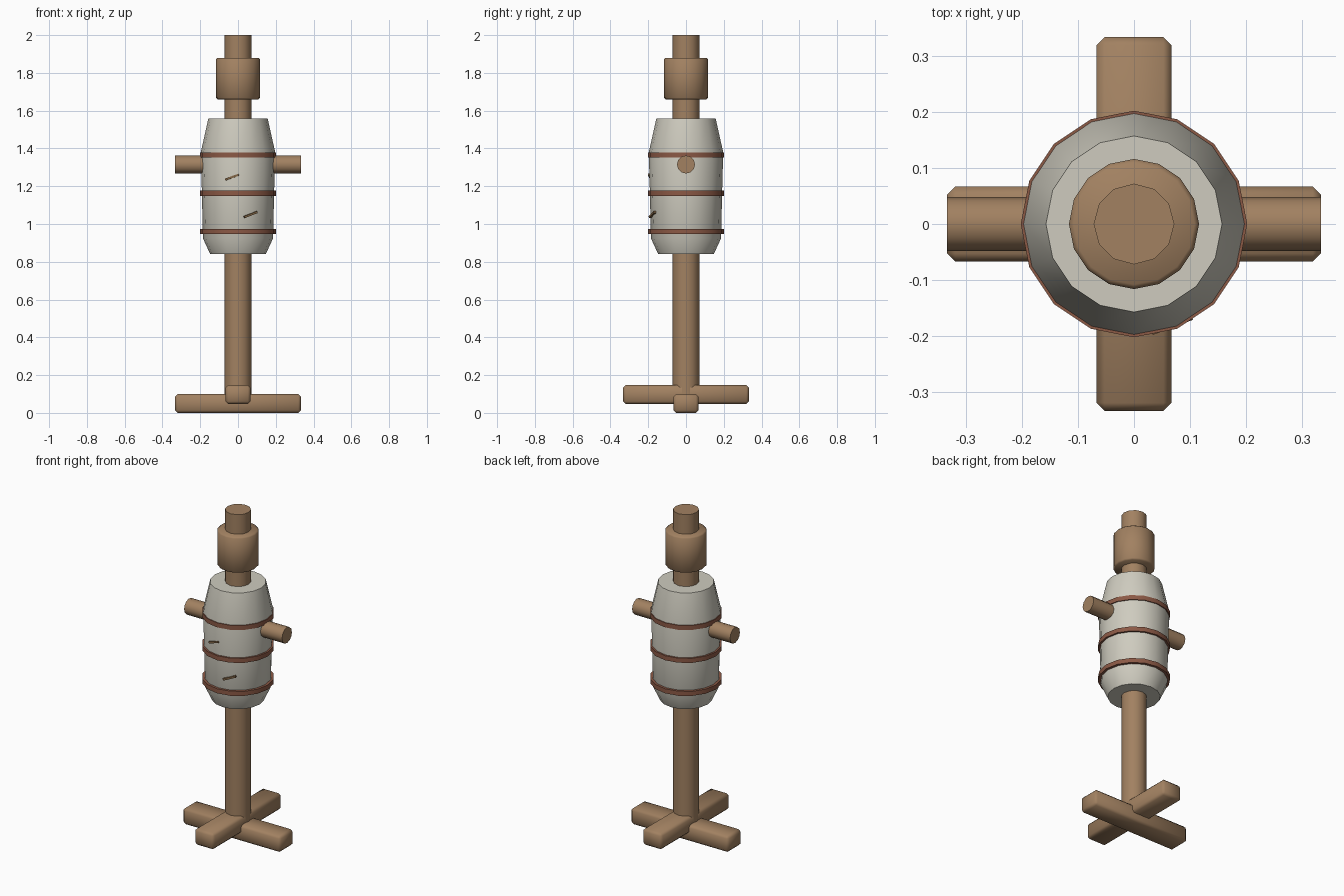
import bpy
import math
from mathutils import Vector

if "Cube" in bpy.data.objects:
    bpy.data.objects.remove(bpy.data.objects["Cube"], do_unlink=True)


def make_material(name, rgb):
    mat = bpy.data.materials.new(name)
    mat.use_nodes = True
    mat.diffuse_color = (*rgb, 1)
    mat.node_tree.nodes["Principled BSDF"].inputs["Base Color"].default_value = (*rgb, 1)
    return mat


WOOD = make_material("wood", (0.36, 0.22, 0.12))
CLOTH = make_material("cloth", (0.62, 0.60, 0.52))
ROPE = make_material("red brown binding", (0.26, 0.10, 0.06))
STRAW = make_material("straw", (0.22, 0.13, 0.06))


def finish(obj, name, mat, bevel=0):
    obj.name = name
    obj.data.materials.append(mat)
    if bevel:
        mod = obj.modifiers.new("soft edges", "BEVEL")
        mod.width = bevel
        mod.segments = 1
        mod.limit_method = "ANGLE"
        mod.angle_limit = math.radians(50)
        bpy.ops.object.modifier_apply(modifier=mod.name)
    bpy.ops.object.shade_smooth_by_angle(angle=math.radians(50))
    return obj


def box(name, size, centre, mat, bevel=0):
    bpy.ops.mesh.primitive_cube_add(size=1, location=centre)
    obj = bpy.context.object
    obj.scale = size
    bpy.ops.object.transform_apply(location=False, rotation=False, scale=True)
    return finish(obj, name, mat, bevel)


def cylinder(name, radius, start, end, sides, mat, bevel=0):
    start, end = Vector(start), Vector(end)
    axis = end - start
    bpy.ops.mesh.primitive_cylinder_add(
        vertices=sides, radius=radius, depth=axis.length, location=(start + end) / 2,
        rotation=axis.to_track_quat("Z", "Y").to_euler())
    return finish(bpy.context.object, name, mat, bevel)


def lathe(name, profile, sides, mat):
    verts = [(r * math.cos(math.tau * i / sides), r * math.sin(math.tau * i / sides), z)
             for r, z in profile for i in range(sides)]
    faces = [(k * sides + i, k * sides + (i + 1) % sides,
              (k + 1) * sides + (i + 1) % sides, (k + 1) * sides + i)
             for k in range(len(profile) - 1) for i in range(sides)]
    faces.append(tuple(reversed(range(sides))))
    faces.append(tuple(range(len(verts) - sides, len(verts))))
    mesh = bpy.data.meshes.new(name)
    mesh.from_pydata(verts, [], faces)
    obj = bpy.data.objects.new(name, mesh)
    bpy.context.collection.objects.link(obj)
    bpy.ops.object.select_all(action="DESELECT")
    obj.select_set(True)
    bpy.context.view_layer.objects.active = obj
    return finish(obj, name, mat)


# Crossed feet
box("base_beam_side", (0.666, 0.133, 0.1), (0, 0, 0.05), WOOD, 0.014)
box("base_beam_front", (0.133, 0.666, 0.1), (0, 0, 0.097), WOOD, 0.014)

# Post, head block and cross arm
cylinder("post", 0.072, (0, 0, 0.07), (0, 0, 2), 12, WOOD)
cylinder("head_block", 0.116, (0, 0, 1.66), (0, 0, 1.88), 16, WOOD, 0.008)
cylinder("cross_arm", 0.048, (-0.333, 0, 1.315), (0.333, 0, 1.315), 12, WOOD)

# Stuffed body
lathe("stuffed_body", [(0.147, 0.84), (0.186, 0.925), (0.191, 1.16),
                       (0.197, 1.38), (0.157, 1.558)], 16, CLOTH)

# Bindings round the body
for label, z in (("lower", 0.96), ("middle", 1.163), ("upper", 1.365)):
    cylinder(label + "_binding", 0.202, (0, 0, z - 0.014), (0, 0, z + 0.014), 16, ROPE)

# Loose straws on the front, lying along the surface
for label, x, z in (("upper", -0.031, 1.248), ("lower", 0.067, 1.05)):
    turn = math.asin(x / 0.19)
    straw = box(label + "_straw", (0.077, 0.014, 0.011),
                (x, -0.19 * math.cos(turn), z), STRAW)
    straw.rotation_euler = (0, -0.35, turn)
